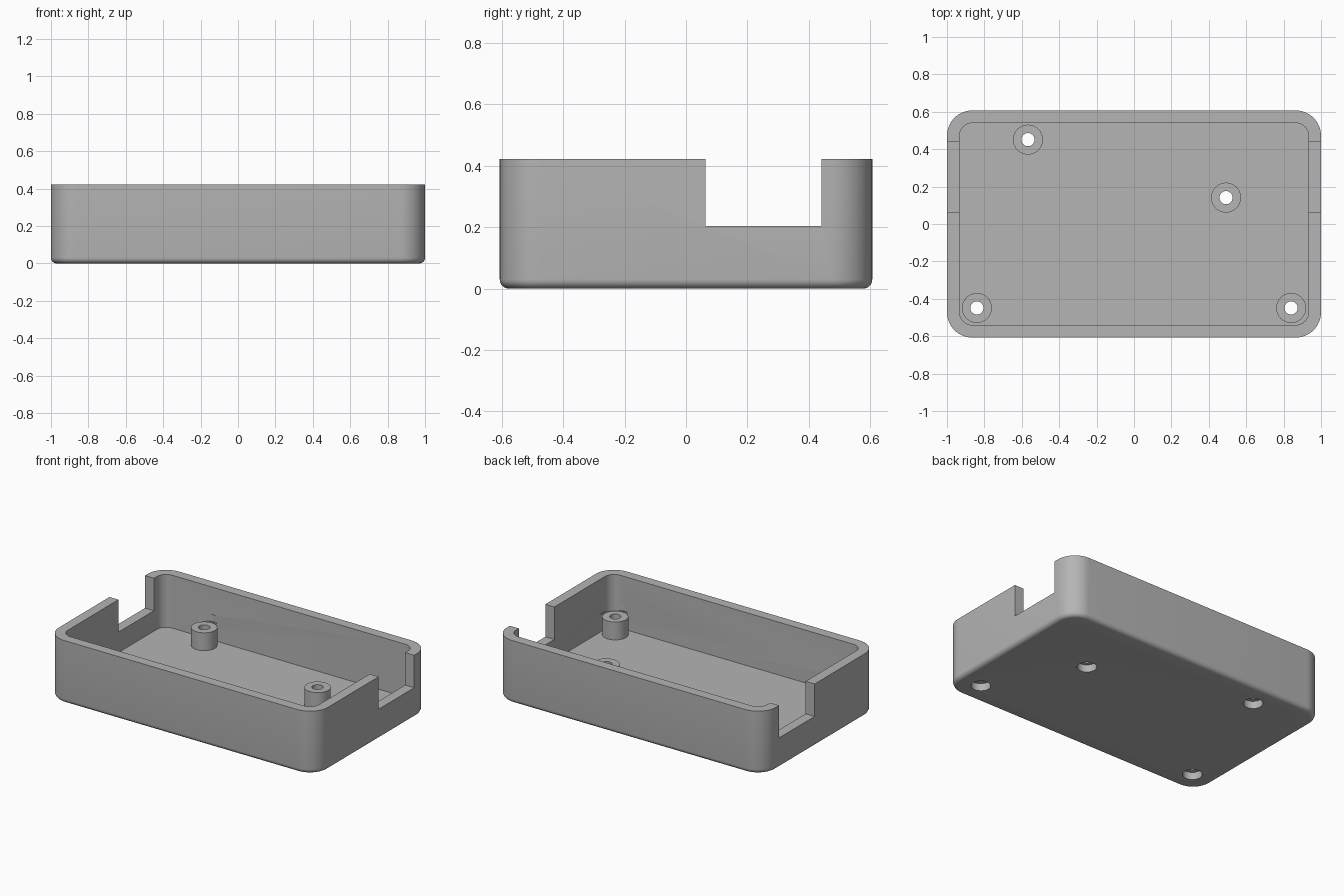
import bpy, bmesh, math

if "Cube" in bpy.data.objects:
    bpy.data.objects.remove(bpy.data.objects["Cube"])

HX, HY, H = 1.0, 0.607, 0.422          # outer half sizes and height
WALL, FLOOR, R = 0.067, 0.067, 0.135   # wall, floor, outer corner radius
FILLET = 0.03                          # rounded bottom edge
POST_TOP = 0.187
POSTS = [(-0.567, 0.451), (0.492, 0.141), (-0.84, -0.449), (0.84, -0.449)]

grey = bpy.data.materials.new("plain_grey")
grey.diffuse_color = (0.46, 0.46, 0.46, 1)
grey.use_nodes = True
grey.node_tree.nodes["Principled BSDF"].inputs["Base Color"].default_value = grey.diffuse_color


def rounded_rect(inset, z, radius, n=12):
    """Ring of points around a rounded rectangle, inset from the outer size."""
    cx, cy = HX - inset - radius, HY - inset - radius
    pts = []
    for k, (sx, sy) in enumerate([(1, 1), (-1, 1), (-1, -1), (1, -1)]):
        for i in range(n + 1):
            a = math.pi / 2 * (k + i / n)
            pts.append((sx * cx + radius * math.cos(a), sy * cy + radius * math.sin(a), z))
    return pts


def circle(x, y, z, radius, n=48):
    return [(x + radius * math.cos(2 * math.pi * i / n),
             y + radius * math.sin(2 * math.pi * i / n), z) for i in range(n)]


def loft(name, rings):
    """Closed solid through a stack of rings."""
    bm = bmesh.new()
    loops = [[bm.verts.new(p) for p in ring] for ring in rings]
    for a, b in zip(loops, loops[1:]):
        for i in range(len(a)):
            j = (i + 1) % len(a)
            bm.faces.new((a[i], a[j], b[j], b[i]))
    bm.faces.new(loops[0][::-1])
    bm.faces.new(loops[-1])
    bmesh.ops.recalc_face_normals(bm, faces=bm.faces)
    me = bpy.data.meshes.new(name)
    bm.to_mesh(me)
    bm.free()
    me.materials.append(grey)
    ob = bpy.data.objects.new(name, me)
    bpy.context.collection.objects.link(ob)
    return ob


def cylinder(name, x, y, z0, z1, radius):
    return loft(name, [circle(x, y, z0, radius), circle(x, y, z1, radius)])


def combine(target, other, operation):
    """Apply a boolean and remove the helper solid."""
    mod = target.modifiers.new("boolean", "BOOLEAN")
    mod.operation, mod.solver, mod.object = operation, "EXACT", other
    bpy.context.view_layer.objects.active = target
    bpy.ops.object.modifier_apply(modifier=mod.name)
    bpy.data.objects.remove(other, do_unlink=True)


# Outer shell with a rounded bottom edge
rings = []
for i in range(7):
    a = math.pi / 2 * i / 6
    inset = FILLET * (1 - math.sin(a))
    rings.append(rounded_rect(inset, FILLET * (1 - math.cos(a)), R - inset))
rings.append(rounded_rect(0, H, R))
tray = loft("enclosure_tray", rings)

# Hollow interior
combine(tray, loft("cavity", [rounded_rect(WALL, z, R - WALL) for z in (FLOOR, H + 0.1)]), "DIFFERENCE")

# Slot through both end walls
slot = [[(-1.2, 0.064, z), (1.2, 0.064, z), (1.2, 0.441, z), (-1.2, 0.441, z)] for z in (0.204, H + 0.2)]
combine(tray, loft("slot", slot), "DIFFERENCE")

# Screw posts: shallow wall relief, post, through hole and recess below
for x, y in POSTS:
    combine(tray, cylinder("relief", x, y, POST_TOP, 0.235, 0.097), "DIFFERENCE")
    combine(tray, cylinder("post", x, y, 0.045, POST_TOP, 0.08), "UNION")
    combine(tray, cylinder("screw_hole", x, y, -0.1, 0.3, 0.035), "DIFFERENCE")
    combine(tray, cylinder("screw_recess", x, y, -0.1, 0.05, 0.06), "DIFFERENCE")

bpy.ops.object.select_all(action="DESELECT")
tray.select_set(True)
bpy.context.view_layer.objects.active = tray
bpy.ops.object.shade_smooth_by_angle(angle=math.radians(30))
